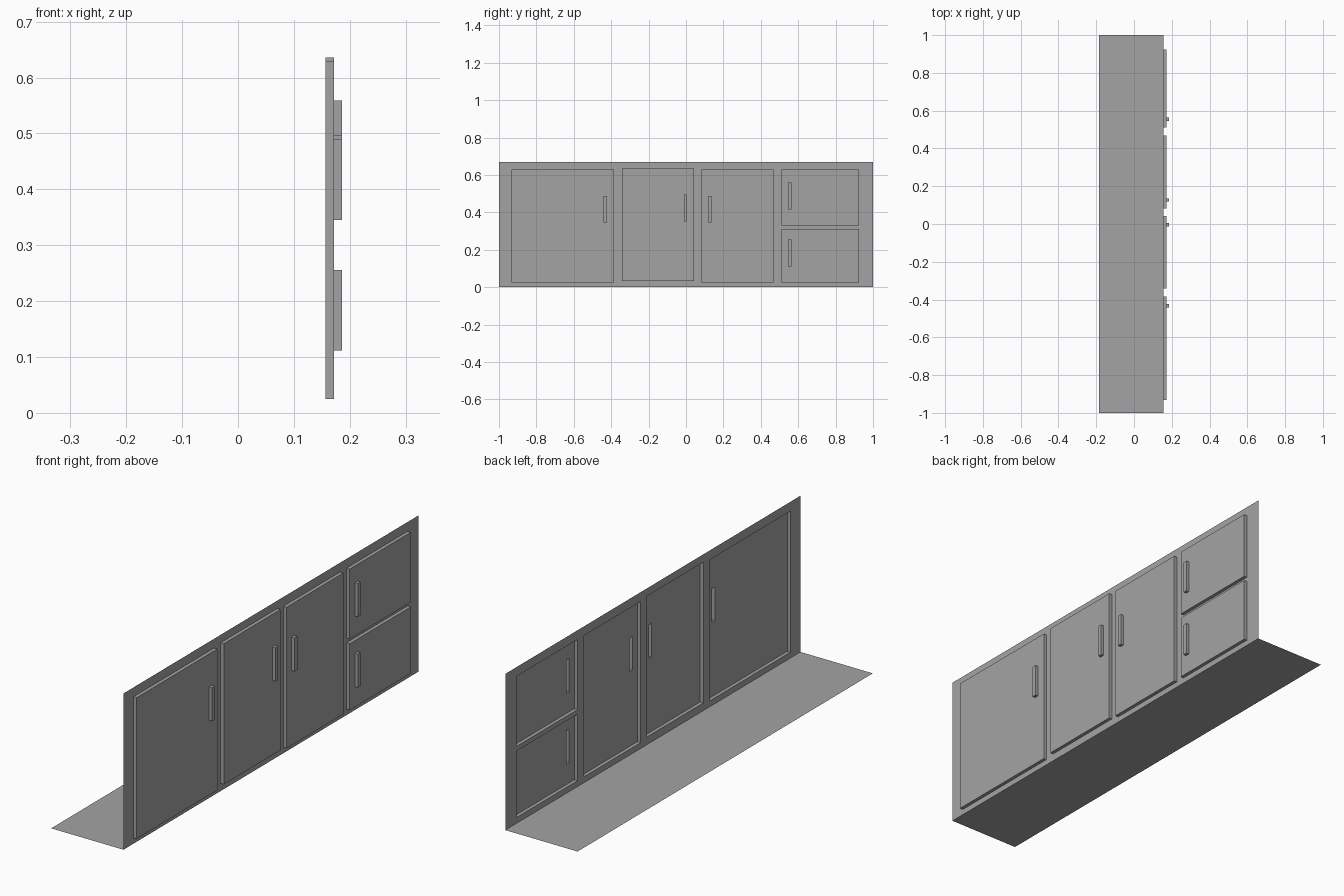
import bpy
import bmesh

if "Cube" in bpy.data.objects:
    bpy.data.objects.remove(bpy.data.objects["Cube"], do_unlink=True)

# Single grey colour
GREY = (0.37, 0.37, 0.37, 1)
grey = bpy.data.materials.new("cabinet_grey")
grey.use_nodes = True
grey.diffuse_color = GREY
grey.node_tree.nodes["Principled BSDF"].inputs["Base Color"].default_value = GREY

BACK, PANEL, DOOR, HANDLE = -0.186, 0.157, 0.172, 0.186
HEIGHT = 0.67


def finish(name, bm):
    bmesh.ops.remove_doubles(bm, verts=bm.verts[:], dist=0.0001)
    mesh = bpy.data.meshes.new(name)
    bm.to_mesh(mesh)
    bm.free()
    mesh.materials.append(grey)
    obj = bpy.data.objects.new(name, mesh)
    bpy.context.collection.objects.link(obj)


def quad(bm, *points):
    bm.faces.new([bm.verts.new(p) for p in points])


def sheet(bm, x, rect, holes):
    """Upright sheet facing +x with rectangular holes (y0, y1, z0, z1)."""
    rects = [rect] + holes
    ys = sorted({v for r in rects for v in r[:2]})
    zs = sorted({v for r in rects for v in r[2:]})
    for a, b in zip(ys, ys[1:]):
        for c, d in zip(zs, zs[1:]):
            y, z = (a + b) / 2, (c + d) / 2
            if not any(h[0] < y < h[1] and h[2] < z < h[3] for h in holes):
                quad(bm, (x, a, c), (x, b, c), (x, b, d), (x, a, d))


def raised_shell(name, x0, x1, rect, holes):
    """Open-backed raised panel: front sheet plus four side walls."""
    bm = bmesh.new()
    sheet(bm, x1, rect, holes)
    y0, y1, z0, z1 = rect
    ring = [(y0, z0), (y1, z0), (y1, z1), (y0, z1)]
    for p, q in zip(ring, ring[1:] + ring[:1]):
        quad(bm, (x0, *p), (x0, *q), (x1, *q), (x1, *p))
    finish(name, bm)


# Each door or drawer: outline, then the lower corner of its handle
fronts = {
    "wide_door": ((-0.932, -0.385, 0.025, 0.63), (-0.441, 0.345)),
    "middle_door": ((-0.342, 0.043, 0.033, 0.636), (-0.012, 0.352)),
    "inner_door": ((0.083, 0.468, 0.025, 0.63), (0.118, 0.345)),
    "upper_door": ((0.511, 0.925, 0.33, 0.63), (0.546, 0.415)),
    "lower_door": ((0.511, 0.925, 0.025, 0.31), (0.546, 0.112)),
}
for name, (rect, (hy, hz)) in fronts.items():
    grip = (hy, hy + 0.018, hz, hz + 0.144)
    raised_shell(name, PANEL, DOOR, rect, [grip])
    raised_shell(name + "_handle", DOOR, HANDLE, grip, [])

# Face frame with the door openings
bm = bmesh.new()
sheet(bm, PANEL, (-1, 1, 0, HEIGHT), [rect for rect, _ in fronts.values()])
finish("face_frame", bm)

# Bottom sheet
bm = bmesh.new()
quad(bm, (BACK, -1, 0), (PANEL, -1, 0), (PANEL, 1, 0), (BACK, 1, 0))
finish("bottom_sheet", bm)
